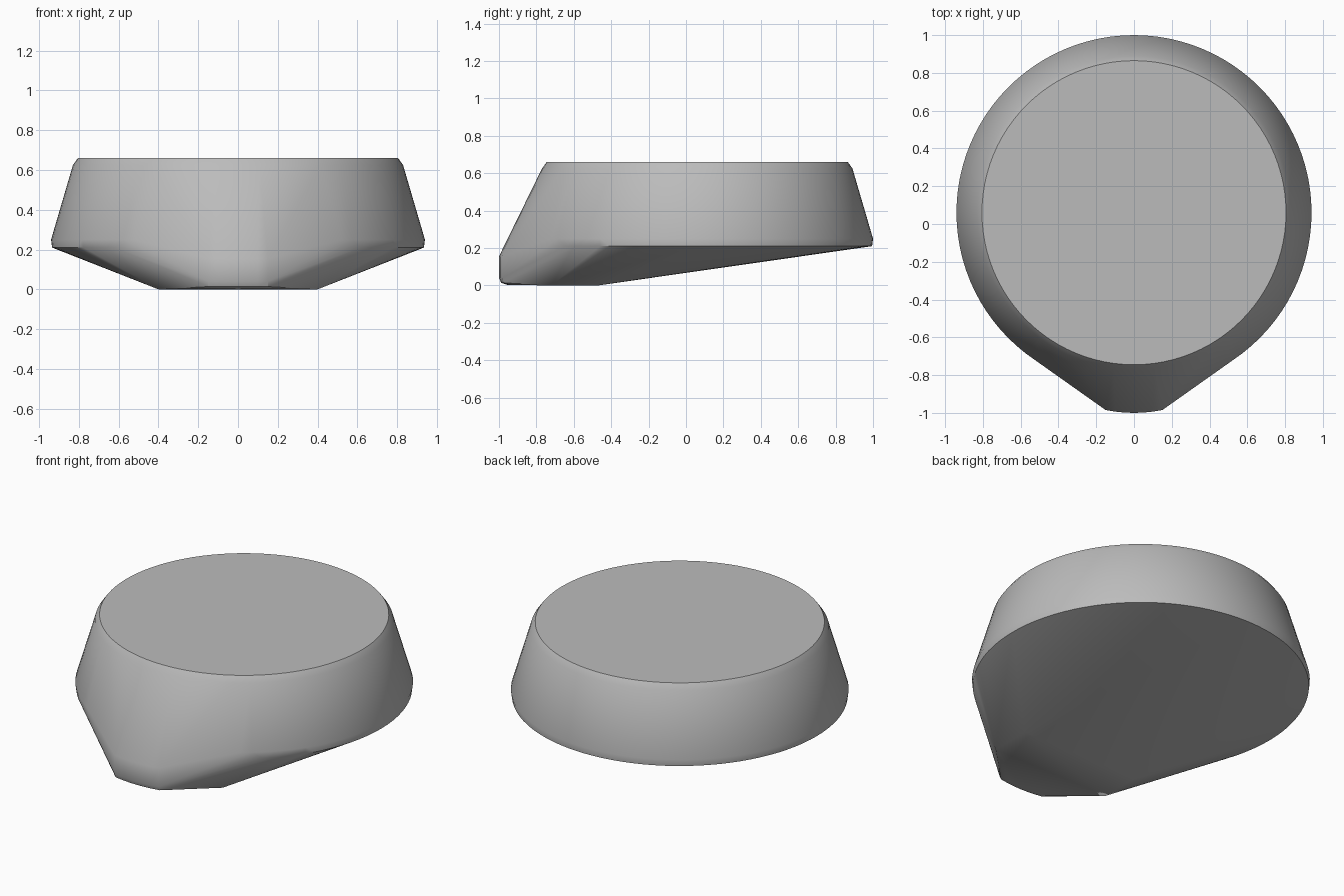
import bpy, bmesh
from math import sin, cos, pi, radians

cube = bpy.data.objects.get("Cube")
if cube:
    bpy.data.objects.remove(cube, do_unlink=True)

SEGMENTS = 96
CENTRE_Y = 0.06

grey = bpy.data.materials.new("plain_grey")
grey.use_nodes = True
colour = (0.5, 0.5, 0.5, 1)
grey.diffuse_color = colour
grey.node_tree.nodes["Principled BSDF"].inputs["Base Color"].default_value = colour

bm = bmesh.new()

# Round body: stacked rings (radius, height) from rim to bevelled top
for radius, z in ((0.935, 0.21), (0.94, 0.25), (0.83, 0.625), (0.805, 0.66)):
    for i in range(SEGMENTS):
        a = 2 * pi * i / SEGMENTS
        bm.verts.new((radius * cos(a), CENTRE_Y + radius * sin(a), z))

# Nose: gently curved front edge with a rounded lower lip (inset, height)
for inset, z in ((0, 0.155), (0, 0.04), (0.012, 0.014), (0.045, 0.003)):
    for i in range(-3, 4):
        t = i / 3
        bm.verts.new((0.15 * t, -1 + 0.015 * t * t + inset, z))

# Flat foot under the nose
for side in (-1, 1):
    for y in (-0.72, -0.47):
        bm.verts.new((0.4 * side, y, 0))

# Wrap one convex skin around the profiles
hull = bmesh.ops.convex_hull(bm, input=bm.verts[:])
spare = {e for e in hull["geom_interior"] + hull["geom_unused"]
         if isinstance(e, bmesh.types.BMVert)}
bmesh.ops.delete(bm, geom=list(spare), context="VERTS")
bmesh.ops.dissolve_limit(bm, angle_limit=radians(0.2),
                         verts=bm.verts[:], edges=bm.edges[:])
bmesh.ops.recalc_face_normals(bm, faces=bm.faces[:])

mesh = bpy.data.meshes.new("tapered_body")
bm.to_mesh(mesh)
bm.free()
mesh.materials.append(grey)
body = bpy.data.objects.new("tapered_body", mesh)
bpy.context.collection.objects.link(body)

# Smooth sides with crisp top and underside edges
bpy.ops.object.select_all(action="DESELECT")
body.select_set(True)
bpy.context.view_layer.objects.active = body
bpy.ops.object.shade_smooth_by_angle(angle=radians(30))
